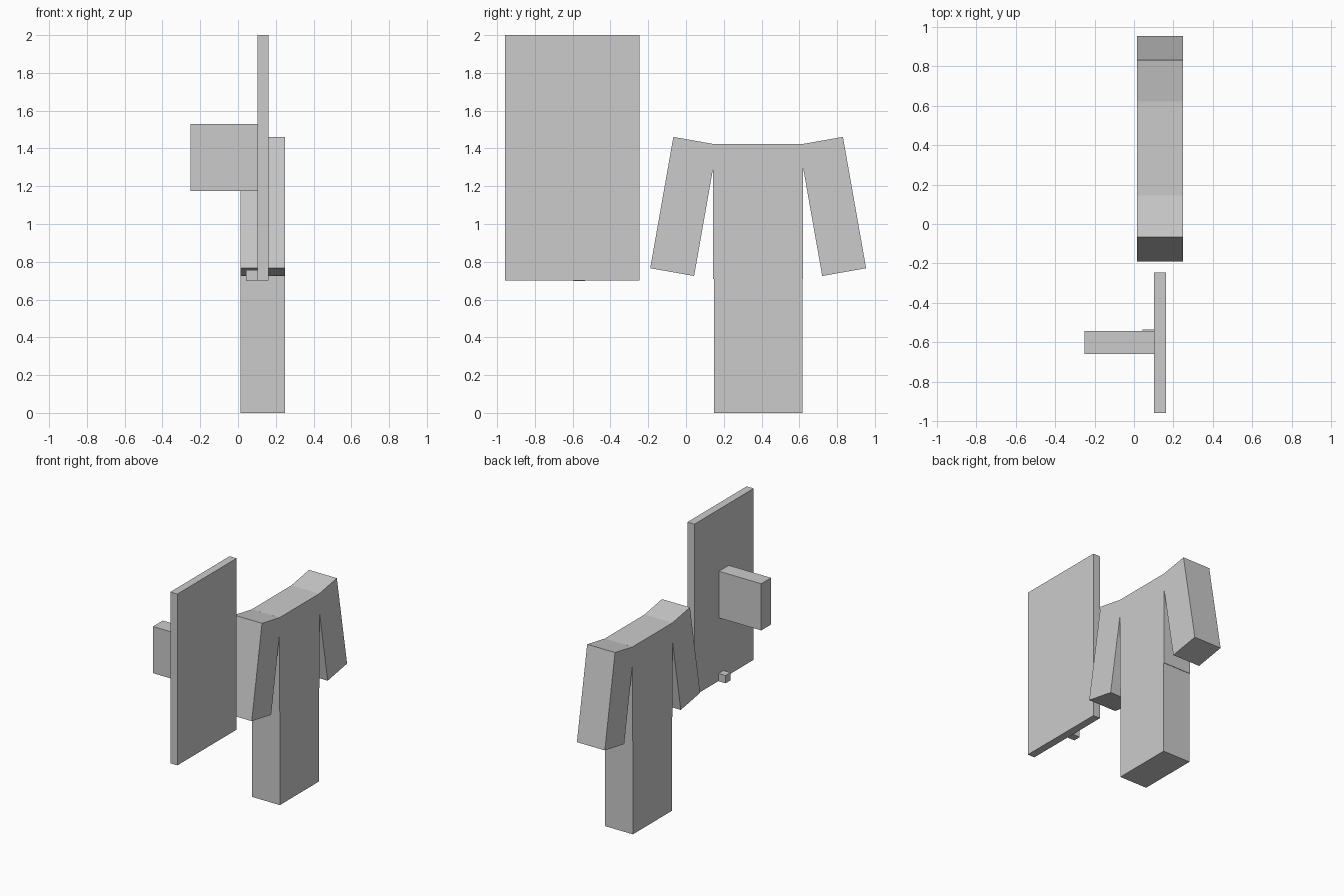
import bpy
import math

if "Cube" in bpy.data.objects:
    bpy.data.objects.remove(bpy.data.objects["Cube"])

grey = bpy.data.materials.new("light grey")
grey.diffuse_color = (0.6, 0.6, 0.6, 1)
grey.use_nodes = True
grey.node_tree.nodes["Principled BSDF"].inputs["Base Color"].default_value = grey.diffuse_color


def box(name, low, high, tilt=0.0):
    """Box between two corners, tilted about its own centre around x."""
    centre = [(a + b) / 2 for a, b in zip(low, high)]
    bpy.ops.mesh.primitive_cube_add(size=1, location=centre,
                                    rotation=(math.radians(tilt), 0, 0))
    ob = bpy.context.object
    ob.name = name
    ob.scale = [b - a for a, b in zip(low, high)]
    ob.data.materials.append(grey)
    return ob


# Freestanding panel with the block and small peg on its back
box("panel", (0.102, -0.957, 0.70), (0.161, -0.247, 2.0))
box("panel_block", (-0.252, -0.66, 1.176), (0.102, -0.542, 1.53))
box("panel_peg", (0.043, -0.595, 0.698), (0.102, -0.536, 0.757))

# Figure: torso, two legs and two splayed arms
X0, X1, MID = 0.014, 0.248, 0.382
box("torso", (X0, MID - 0.238, 0.709), (X1, MID + 0.238, 1.424))
for side, label in ((-1, "left"), (1, "right")):
    y = MID + side * 0.1165
    box(label + "_leg", (X0, y - 0.118, 0), (X1, y + 0.118, 0.709))
    y = MID + side * 0.394
    box(label + "_arm", (X0, y - 0.118, 0.74), (X1, y + 0.118, 1.446), side * 10)
